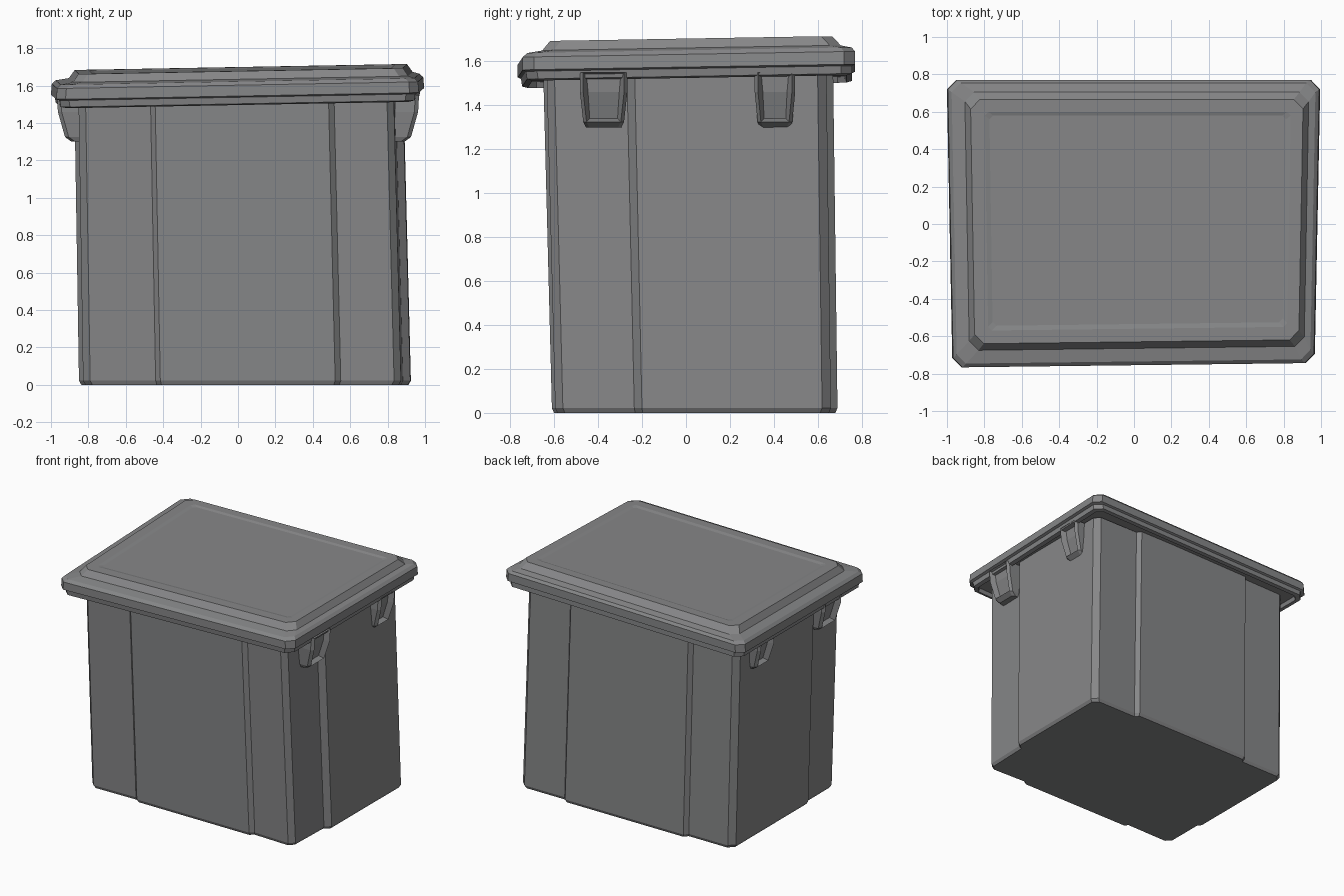
import bpy, bmesh

if "Cube" in bpy.data.objects:
    bpy.data.objects.remove(bpy.data.objects["Cube"])

grey = bpy.data.materials.new("bin_grey")
grey.diffuse_color = (0.24, 0.242, 0.247, 1)
grey.use_nodes = True
grey.node_tree.nodes["Principled BSDF"].inputs["Base Color"].default_value = grey.diffuse_color


def make_object(name, bm):
    bmesh.ops.recalc_face_normals(bm, faces=bm.faces)
    mesh = bpy.data.meshes.new(name)
    bm.to_mesh(mesh)
    bm.free()
    mesh.materials.append(grey)
    obj = bpy.data.objects.new(name, mesh)
    bpy.context.collection.objects.link(obj)
    return obj


def loft(name, rings):
    """Skin a stack of equal-length rings and cap both ends."""
    bm = bmesh.new()
    loops = [[bm.verts.new(p) for p in ring] for ring in rings]
    n = len(loops[0])
    for a, b in zip(loops, loops[1:]):
        for i in range(n):
            j = (i + 1) % n
            bm.faces.new((a[i], a[j], b[j], b[i]))
    bm.faces.new(loops[0])
    bm.faces.new(loops[-1])
    return make_object(name, bm)


# Body: stepped outline with raised centre panels and wider rear sides
outline = [
    (-0.79, -0.59), (-0.44, -0.585), (-0.415, -0.61), (0.52, -0.61),
    (0.55, -0.585), (0.835, -0.595), (0.872, -0.56), (0.882, -0.235),
    (0.922, -0.20), (0.925, 0.62), (0.885, 0.66), (0.55, 0.66),
    (0.525, 0.69), (-0.46, 0.69), (-0.485, 0.66), (-0.81, 0.66),
    (-0.85, 0.62), (-0.85, -0.24), (-0.828, -0.27), (-0.828, -0.55),
]


def body_ring(z, inset=0.0):
    t = z / 1.55
    ring = []
    for x, y in outline:
        u, v = (x + 0.85) / 1.775, (y + 0.61) / 1.30
        xt, yt = -0.875 + 1.76 * u, -0.65 + 1.32 * v
        s = 1 - inset
        ring.append(((x + (xt - x) * t) * s, (y + (yt - y) * t) * s, z))
    return ring


loft("bin_body", [body_ring(0, 0.015), body_ring(0.022), body_ring(1.55)])


# Lid: chamfered rectangles stacked into a rim, raised plateau and shallow tray
def lid_ring(x0, x1, y0, y1, z, c):
    pts = [(x0 + c, y0), (x1 - c, y0), (x1, y0 + c), (x1, y1 - c),
           (x1 - c, y1), (x0 + c, y1), (x0, y1 - c), (x0, y0 + c)]
    ring = []
    for x, y in pts:
        taper = 1 + 0.02 * (y - 0.7)          # narrower towards the front
        ring.append((x * taper, y + 0.012 * x * (y < 0),
                     z + 0.018 * x + 0.017 * y))  # slight tilt
    return ring


loft("lid", [lid_ring(*r) for r in [
    (-0.90, 0.90, -0.67, 0.69, 1.535, 0.03),
    (-0.93, 0.93, -0.70, 0.72, 1.535, 0.03),
    (-0.94, 0.94, -0.71, 0.73, 1.508, 0.04),
    (-0.975, 0.97, -0.735, 0.755, 1.515, 0.05),
    (-0.98, 0.975, -0.74, 0.755, 1.55, 0.05),
    (-1.00, 0.995, -0.755, 0.77, 1.557, 0.05),
    (-0.995, 0.99, -0.755, 0.77, 1.615, 0.05),
    (-0.975, 0.97, -0.735, 0.755, 1.634, 0.05),
    (-0.905, 0.935, -0.665, 0.705, 1.645, 0.05),
    (-0.875, 0.905, -0.63, 0.665, 1.688, 0.05),
    (-0.80, 0.84, -0.56, 0.60, 1.688, 0.02),
    (-0.775, 0.815, -0.535, 0.58, 1.682, 0.02),
]])


# Lift brackets: tapered pockets hanging under the rim on both sides
def bracket(name, side, yc, half):
    bm = bmesh.new()
    rings = []
    for z, out, w in [(1.55, 0.968, half), (1.46, 0.963, half),
                      (1.325, 0.925, half * 0.86), (1.30, 0.89, half * 0.75)]:
        rings.append([bm.verts.new((side * x, yc + y, z)) for x, y in
                      [(0.84, -w), (out - 0.02, -w), (out, -w + 0.015),
                       (out, w - 0.015), (out - 0.02, w), (0.84, w)]])
    outer = []
    for a, b in zip(rings, rings[1:]):
        for i in range(6):
            j = (i + 1) % 6
            f = bm.faces.new((a[i], a[j], b[j], b[i]))
            if i == 2 and b is not rings[-1]:
                outer.append(f)
    bm.faces.new(rings[0])
    bm.faces.new(rings[-1])
    bmesh.ops.recalc_face_normals(bm, faces=bm.faces)
    # recessed window in the outer face
    bmesh.ops.inset_region(bm, faces=outer, thickness=0.022, depth=0)
    bmesh.ops.translate(bm, vec=(-side * 0.04, 0, 0),
                        verts=list({v for f in outer for v in f.verts}))
    make_object(name, bm)


for side, label in [(1, "right"), (-1, "left")]:
    bracket("front_bracket_" + label, side, -0.375, 0.108)
    bracket("rear_bracket_" + label, side, 0.405, 0.092)
